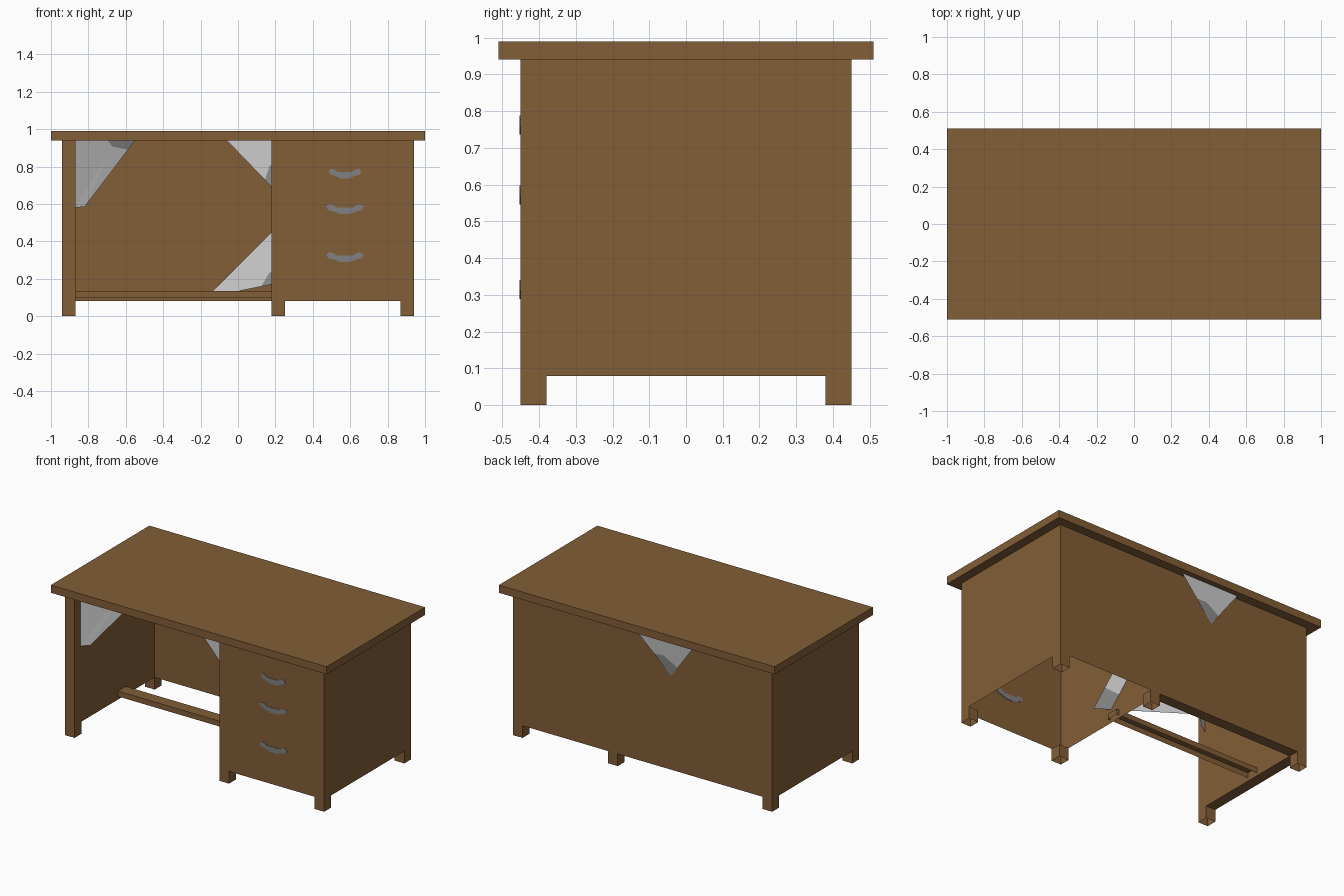
import bpy, bmesh
from mathutils import Vector

if "Cube" in bpy.data.objects:
    bpy.data.objects.remove(bpy.data.objects["Cube"])


def material(name, rgb):
    m = bpy.data.materials.new(name)
    m.diffuse_color = (*rgb, 1)
    m.use_nodes = True
    m.node_tree.nodes["Principled BSDF"].inputs["Base Color"].default_value = m.diffuse_color
    return m


WOOD = material("brown wood", (0.225, 0.112, 0.038))
LIGHT = material("pale grey web", (0.60, 0.60, 0.60))
DARK = material("mid grey web", (0.27, 0.27, 0.27))
METAL = material("handle grey", (0.22, 0.22, 0.22))


def finish(name, bm, *mats):
    me = bpy.data.meshes.new(name)
    bm.to_mesh(me)
    bm.free()
    ob = bpy.data.objects.new(name, me)
    bpy.context.collection.objects.link(ob)
    for m in mats:
        me.materials.append(m)
    return ob


def box(name, lo, hi, open_bottom=False):
    """Box between two corners, optionally without its bottom face."""
    bm = bmesh.new()
    bmesh.ops.create_cube(bm, size=1)
    lo, hi = Vector(lo), Vector(hi)
    for v in bm.verts:
        v.co = Vector([(lo[i] + hi[i]) / 2 + v.co[i] * (hi[i] - lo[i]) for i in range(3)])
    if open_bottom:
        bm.normal_update()
        down = [f for f in bm.faces if f.normal.z < -0.9]
        bmesh.ops.delete(bm, geom=down, context='FACES')
    return finish(name, bm, WOOD)


def web(name, tip, others, fa, fb):
    """Flat web sheet with a darker patch at the tip corner."""
    bm = bmesh.new()
    tip = Vector(tip)
    pts = [Vector(p) for p in others]
    a = tip.lerp(pts[0], fa)
    b = tip.lerp(pts[-1], fb)
    m = tip + ((a - tip) + (b - tip)) * 0.66   # bulge of the patch outline
    vt, va, vb, vm = [bm.verts.new(p) for p in (tip, a, b, m)]
    ring = [va] + [bm.verts.new(p) for p in pts] + [vb]
    bm.faces.new((vt, va, vm)).material_index = 1
    bm.faces.new((vt, vm, vb)).material_index = 1
    for p, q in zip(ring, ring[1:]):
        bm.faces.new((vm, p, q))
    bmesh.ops.recalc_face_normals(bm, faces=bm.faces)
    return finish(name, bm, LIGHT, DARK)


# Table top
box("table_top", (-1, -0.51, 0.94), (1, 0.51, 0.99))

# Drawer cabinet, hollow underneath
box("drawer_cabinet", (0.18, -0.45, 0.08), (0.94, 0.45, 0.94), True)

# Thick side panel and back panel of the knee space
box("left_side_panel", (-0.94, -0.45, 0.08), (-0.87, 0.45, 0.94))
box("back_panel", (-0.87, 0.38, 0.08), (0.18, 0.45, 0.94))

# Hollow feet
for side, x in (("left", -0.94), ("middle", 0.18), ("right", 0.87)):
    for end, y in (("front", -0.45), ("back", 0.38)):
        box(f"{side}_{end}_foot", (x, y, 0), (x + 0.07, y + 0.07, 0.08), True)

# Foot rest channel
box("foot_rest", (-0.88, 0.0, 0.10), (0.20, 0.08, 0.135), True)

# Flat drawer handles, visible on both sides of the cabinet front
half = [(0.025, -0.026), (0.06, -0.012), (0.09, -0.005), (0.10, 0.015),
        (0.085, 0.026), (0.065, 0.024), (0.045, 0.010)]
outline = half + [(-x, z) for x, z in reversed(half)]
for i, (z, s) in enumerate(((0.762, 0.88), (0.572, 1.0), (0.315, 1.0))):
    bm = bmesh.new()
    face = bm.faces.new([bm.verts.new((0.572 + s * x, -0.453, z + dz)) for x, dz in outline])
    res = bmesh.ops.extrude_face_region(bm, geom=[face])
    for g in res["geom"]:
        if isinstance(g, bmesh.types.BMVert):
            g.co.y += 0.006
    bmesh.ops.recalc_face_normals(bm, faces=bm.faces)
    finish(f"drawer_handle_{i + 1}", bm, METAL)

# Corner webs
web("back_web", (-0.21, 0.452, 0.695), [(0.03, 0.475, 0.94), (-0.39, 0.475, 0.94)], 0.5, 0.28)
web("left_knee_web", (-0.55, -0.18, 0.94),
    [(-0.87, -0.39, 0.94), (-0.87, -0.39, 0.58), (-0.82, -0.36, 0.585)], 0.46, 0.14)
web("right_knee_web", (0.22, -0.38, 0.65), [(-0.06, -0.37, 0.94), (0.22, -0.38, 0.94)], 0.27, 0.55)
web("low_knee_web", (0.25, -0.07, 0.184), [(-0.17, 0.385, 0.10), (0.25, 0.285, 0.52)], 0.30, 0.29)
